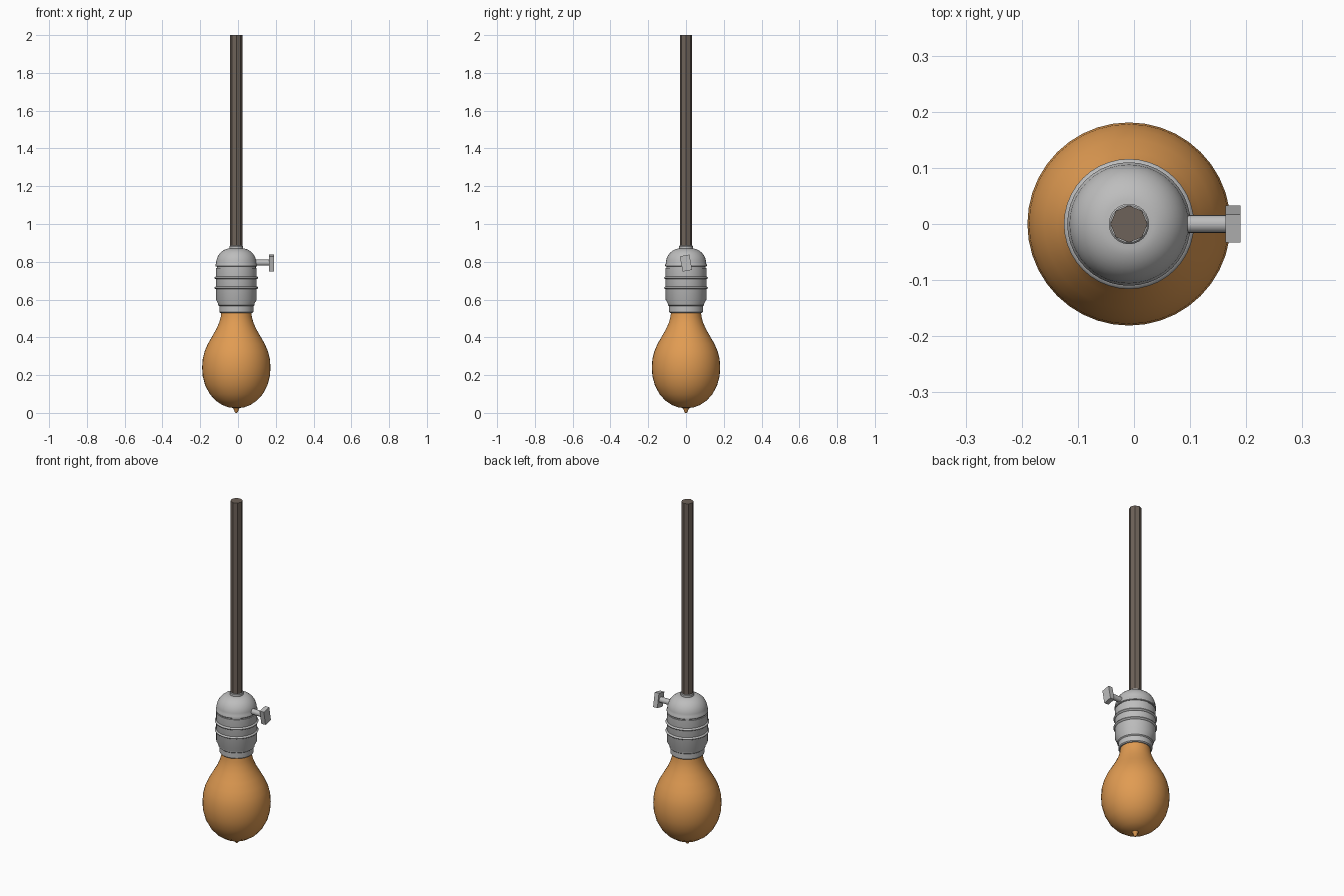
import bpy, bmesh, math
from mathutils import Matrix

AXIS_X = -0.009

cube = bpy.data.objects.get("Cube")
if cube:
    bpy.data.objects.remove(cube, do_unlink=True)


def material(name, rgb):
    m = bpy.data.materials.new(name)
    m.use_nodes = True
    m.diffuse_color = (*rgb, 1)
    m.node_tree.nodes["Principled BSDF"].inputs["Base Color"].default_value = (*rgb, 1)
    return m


amber = material("amber glass", (0.75, 0.33, 0.085))
metal = material("grey metal", (0.51, 0.51, 0.51))
brown = material("brown cord", (0.155, 0.122, 0.10))


def finish(name, bm, mat, angle=None):
    bmesh.ops.recalc_face_normals(bm, faces=bm.faces)
    me = bpy.data.meshes.new(name)
    bm.to_mesh(me)
    bm.free()
    me.materials.append(mat)
    ob = bpy.data.objects.new(name, me)
    bpy.context.collection.objects.link(ob)
    if angle:
        bpy.ops.object.select_all(action="DESELECT")
        ob.select_set(True)
        bpy.context.view_layer.objects.active = ob
        bpy.ops.object.shade_smooth_by_angle(angle=math.radians(angle))
    return ob


def lathe(name, profile, mat, sides=40, angle=35):
    """Closed solid of revolution from (radius, height) points."""
    bm = bmesh.new()
    rings = []
    for r, z in profile:
        rings.append([bm.verts.new((AXIS_X + r * math.cos(math.tau * i / sides),
                                    r * math.sin(math.tau * i / sides), z))
                      for i in range(sides)])
    for a, b in zip(rings, rings[1:]):
        for i in range(sides):
            j = (i + 1) % sides
            bm.faces.new((a[i], a[j], b[j], b[i]))
    bm.faces.new(rings[0])
    bm.faces.new(rings[-1])
    return finish(name, bm, mat, angle)


# Pear-shaped glass bulb with its sealing tip
lathe("bulb", [(0.004, 0.025), (0.04, 0.029), (0.075, 0.042), (0.11, 0.066), (0.14, 0.099),
               (0.165, 0.146), (0.178, 0.195), (0.181, 0.24), (0.178, 0.285),
               (0.168, 0.325), (0.151, 0.365), (0.128, 0.405), (0.105, 0.445),
               (0.09, 0.48), (0.082, 0.51), (0.078, 0.545)], amber)
lathe("bulb_tip", [(0.004, 0), (0.009, 0.006), (0.013, 0.018), (0.022, 0.032)], amber, 16, 60)

# Socket shell: lower collar, flare and straight body
lathe("socket_body", [(0.085, 0.53), (0.09, 0.535), (0.09, 0.565), (0.096, 0.57), (0.096, 0.578),
                      (0.108, 0.60), (0.108, 0.768)], metal)

# Pressed ridges round the body
for i, z in enumerate((0.662, 0.715)):
    lathe(f"socket_ridge_{i + 1}", [(0.106, z - 0.008), (0.113, z - 0.005), (0.116, z),
                                    (0.113, z + 0.005), (0.106, z + 0.008)], metal, angle=60)

# Recessed seam, then the domed cap
lathe("socket_seam", [(0.103, 0.76), (0.103, 0.785)], metal)
dome = [(0.106, 0.774), (0.11, 0.777), (0.11, 0.785)]
for i in range(9):
    t = math.radians(80 * i / 8)
    dome.append((0.03 + 0.077 * math.cos(t), 0.79 + 0.081 * math.sin(t)))
lathe("socket_cap", dome, metal)
lathe("cord_collar", [(0.036, 0.86), (0.036, 0.882), (0.033, 0.885)], metal, 24)

# Eight-sided hanging cord
lathe("cord", [(0.033, 0.87), (0.033, 2.0)], brown, 8, None)

# Switch stem and its slightly turned flat key
bm = bmesh.new()
bmesh.ops.create_cone(bm, cap_ends=True, segments=16, radius1=0.016, radius2=0.016, depth=0.1,
                      matrix=Matrix.Translation((0.12, 0, 0.795)) @ Matrix.Rotation(math.pi / 2, 4, "Y"))
finish("switch_stem", bm, metal, 35)

bm = bmesh.new()
bmesh.ops.create_cube(bm, size=1, matrix=Matrix.Translation((0.1765, 0, 0.793))
                      @ Matrix.Rotation(math.radians(11), 4, "X")
                      @ Matrix.Diagonal((0.027, 0.051, 0.082, 1)))
finish("switch_key", bm, metal)
